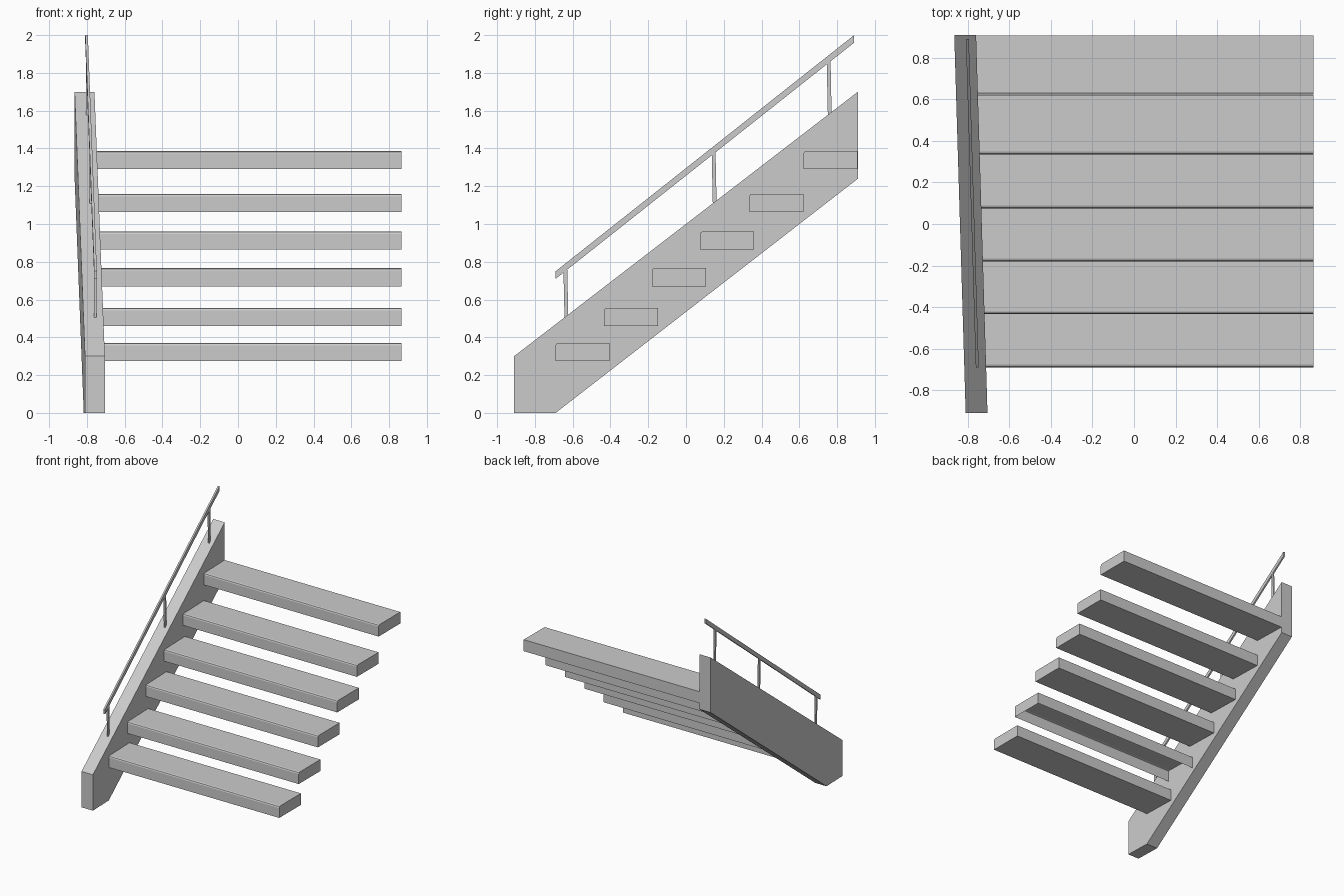
import bpy, bmesh

if "Cube" in bpy.data.objects:
    bpy.data.objects.remove(bpy.data.objects["Cube"])


def skew(y):
    # the stringer and rail drift sideways along the flight
    return -0.055 * (y + 0.91) / 1.82


def prism(name, profile, left, right, open_edges=()):
    """Extrude a (y, z) profile between two x positions given as functions of y."""
    bm = bmesh.new()
    a = [bm.verts.new((left(y), y, z)) for y, z in profile]
    b = [bm.verts.new((right(y), y, z)) for y, z in profile]
    bm.faces.new(a)
    bm.faces.new(b[::-1])
    n = len(profile)
    for i in range(n):
        if i not in open_edges:
            j = (i + 1) % n
            bm.faces.new((a[j], a[i], b[i], b[j]))
    bmesh.ops.recalc_face_normals(bm, faces=bm.faces)
    mesh = bpy.data.meshes.new(name)
    bm.to_mesh(mesh)
    bm.free()
    obj = bpy.data.objects.new(name, mesh)
    bpy.context.collection.objects.link(obj)
    return obj


# Sloping side stringer
prism("stringer",
      [(-0.91, 0), (-0.69, 0), (0.91, 1.24), (0.91, 1.70), (-0.91, 0.30)],
      lambda y: -0.81 + skew(y), lambda y: -0.705 + skew(y))

# Treads with an eased front edge; the second is open underneath
treads = [(-0.69, 0.275), (-0.433, 0.46), (-0.18, 0.67),
          (0.075, 0.865), (0.335, 1.063), (0.622, 1.29)]
for i, (y, z) in enumerate(treads):
    d, h = 0.286, 0.096
    prism(f"tread_{i + 1}",
          [(y, z), (y + d, z), (y + d, z + h), (y + 0.013, z + h),
           (y + 0.004, z + h - 0.004), (y, z + h - 0.013)],
          lambda v: -0.71 + skew(v), lambda v: 0.865,
          open_edges=(0,) if i == 1 else ())

# Handrail
RAIL_X = -0.7475


def rail_z(y):
    return 0.73 + (y + 0.69) * 0.791


y0, y1 = -0.69, 0.89
prism("handrail",
      [(y0, rail_z(y0) - 0.02), (y1, rail_z(y1) - 0.02),
       (y1, rail_z(y1) + 0.02), (y0, rail_z(y0) + 0.02)],
      lambda y: RAIL_X - 0.007 + skew(y), lambda y: RAIL_X + 0.007 + skew(y))

# Rail posts
for i, y in enumerate((-0.637, 0.148, 0.757)):
    base = 0.30 + (y + 0.91) * 0.769
    w = 0.01
    prism(f"rail_post_{i + 1}",
          [(y - w + 0.004, base - 0.015), (y + w + 0.004, base - 0.005),
           (y + w - 0.002, rail_z(y)), (y - w - 0.002, rail_z(y) - 0.01)],
          lambda v: RAIL_X - 0.006 + skew(v), lambda v: RAIL_X + 0.006 + skew(v))
